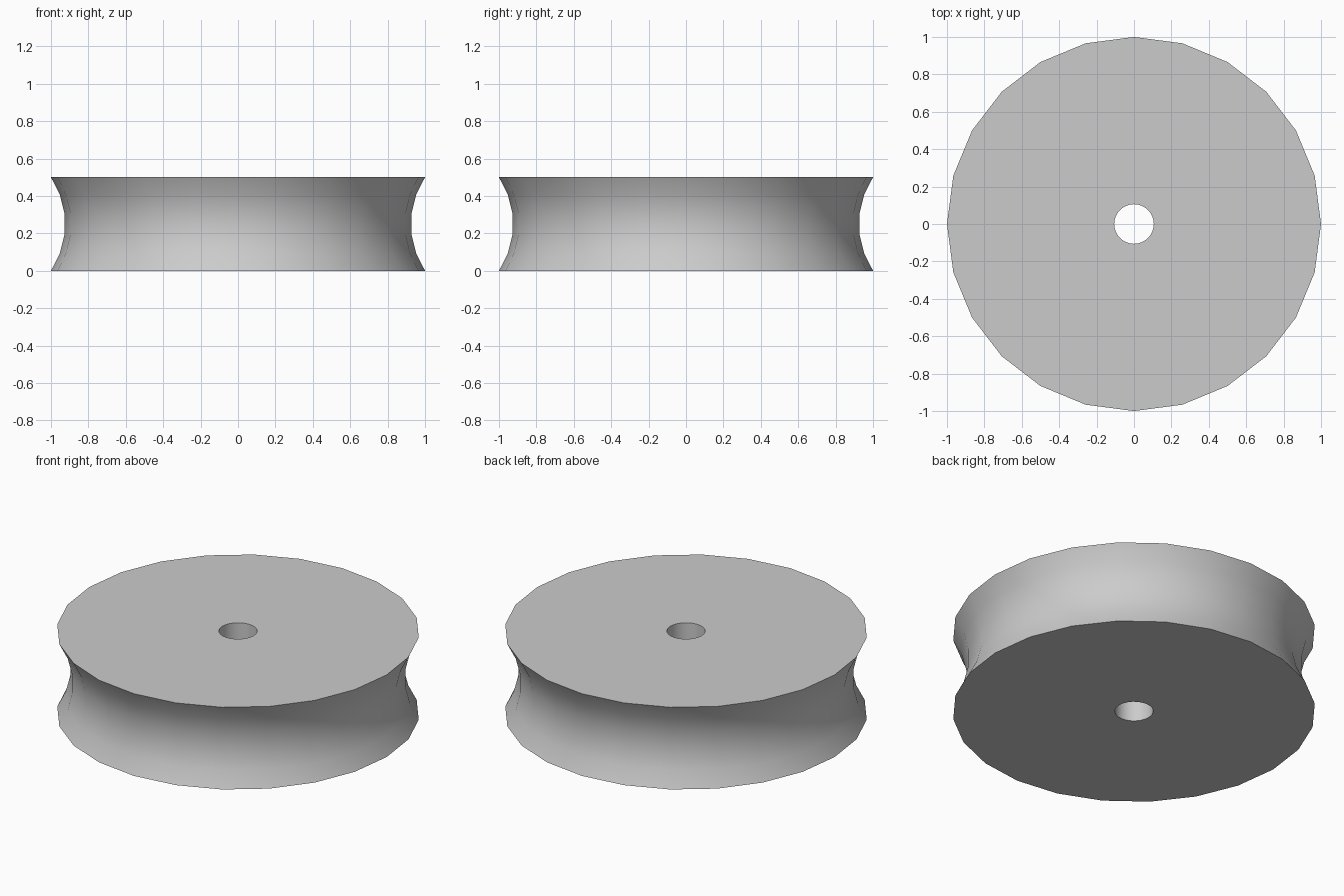
import bpy
import bmesh
from math import cos, sin, tau, radians

default_cube = bpy.data.objects.get("Cube")
if default_cube:
    bpy.data.objects.remove(default_cube, do_unlink=True)

HEIGHT = 0.5
SIDES = 24
BORE_RADIUS = 0.106

# One plain grey
grey = bpy.data.materials.new("plain grey")
grey.use_nodes = True
colour = (0.6, 0.6, 0.6, 1)
grey.diffuse_color = colour
grey.node_tree.nodes["Principled BSDF"].inputs["Base Color"].default_value = colour

# Lower half of the concave groove, mirrored to the upper half
lower = [(1.0, 0.0), (0.953, 0.092), (0.927, 0.195)]
groove = lower + [(r, HEIGHT - z) for r, z in reversed(lower)]
# Closed cross-section: groove outside, straight bore inside
section = groove + [(BORE_RADIUS, HEIGHT), (BORE_RADIUS, 0.0)]

# Sweep the section around the vertical axis
bm = bmesh.new()
rings = []
for i in range(SIDES):
    a = tau * i / SIDES
    rings.append([bm.verts.new((r * cos(a), r * sin(a), z)) for r, z in section])
for i, ring in enumerate(rings):
    following = rings[(i + 1) % SIDES]
    for j in range(len(section)):
        k = (j + 1) % len(section)
        bm.faces.new((ring[j], following[j], following[k], ring[k]))
bmesh.ops.recalc_face_normals(bm, faces=bm.faces)

mesh = bpy.data.meshes.new("grooved_wheel")
bm.to_mesh(mesh)
bm.free()
mesh.materials.append(grey)
wheel = bpy.data.objects.new("grooved_wheel", mesh)
bpy.context.collection.objects.link(wheel)

# Smooth groove and bore, sharp rims
bpy.ops.object.select_all(action='DESELECT')
wheel.select_set(True)
bpy.context.view_layer.objects.active = wheel
bpy.ops.object.shade_smooth_by_angle(angle=radians(40))
